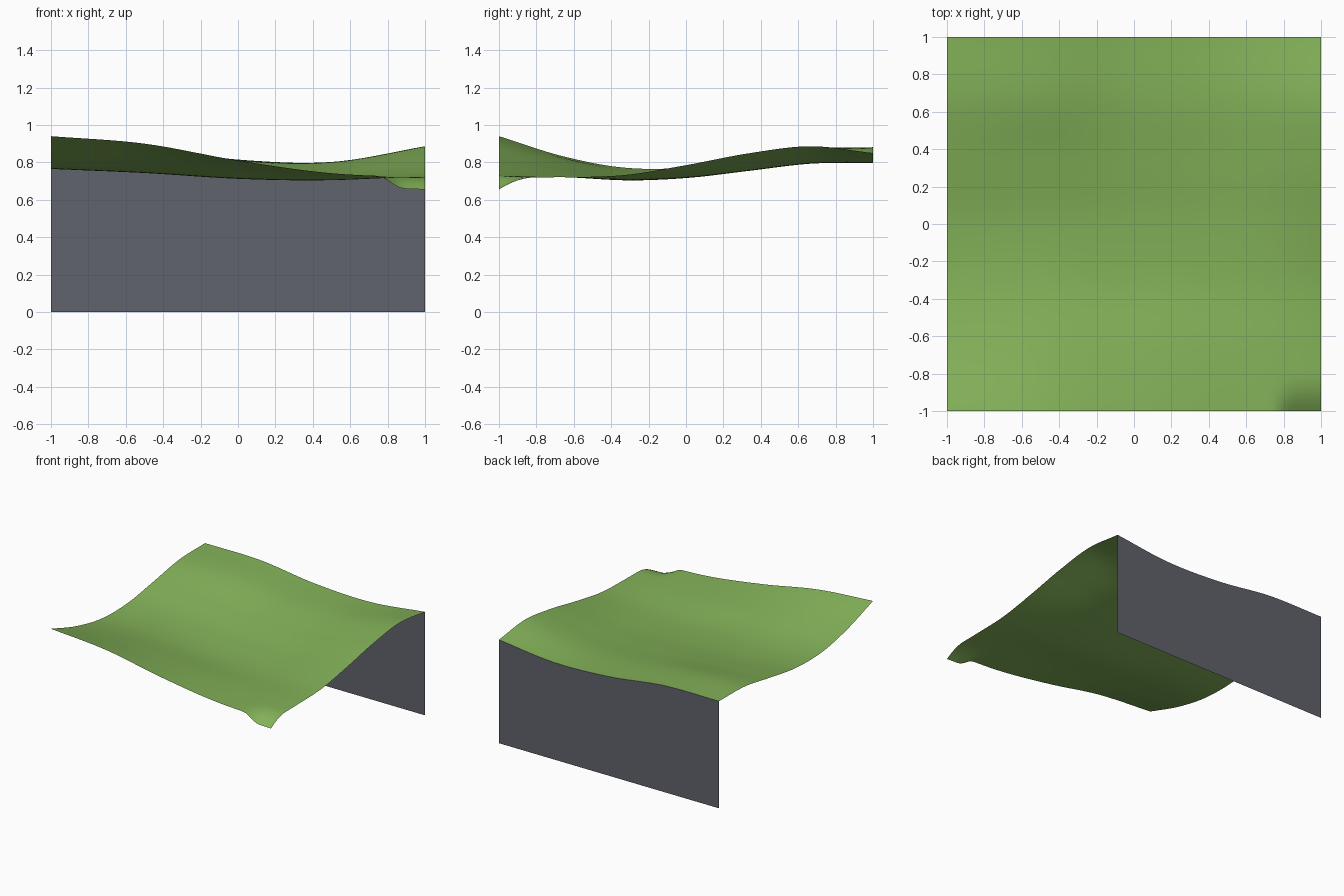
import bpy
import bmesh

old = bpy.data.objects.get("Cube")
if old:
    bpy.data.objects.remove(old, do_unlink=True)

STEPS = 60

# Control heights: rows run front to back, columns run from -x to +x
HEIGHTS = [
    [.94, .90, .81, .742, .72],
    [.835, .815, .762, .725, .721],
    [.772, .752, .715, .705, .732],
    [.772, .748, .722, .722, .785],
    [.82, .795, .762, .762, .848],
    [.873, .86, .805, .80, .886],
    [.88, .875, .815, .798, .85],
]


def material(name, color):
    mat = bpy.data.materials.new(name)
    mat.use_nodes = True
    mat.diffuse_color = (*color, 1)
    bsdf = mat.node_tree.nodes["Principled BSDF"]
    bsdf.inputs["Base Color"].default_value = (*color, 1)
    bsdf.inputs["Roughness"].default_value = 0.9
    return mat


def spline(values, u):
    """Smooth curve through evenly spaced values, u from -1 to 1."""
    pts = [2 * values[0] - values[1], *values, 2 * values[-1] - values[-2]]
    pos = (u + 1) / 2 * (len(values) - 1)
    i = min(int(pos), len(values) - 2)
    t = pos - i
    a, b, c, d = pts[i:i + 4]
    return b + t / 2 * (c - a + t * (2 * a - 5 * b + 4 * c - d
                                     + t * (3 * (b - c) + d - a)))


def ramp(value, start, end):
    return max(0, min(1, (value - start) / (end - start)))


def height(x, y):
    z = spline([spline(row, x) for row in HEIGHTS], y)
    # Small washed-out hollow at the front corner
    across = ramp(x, .74, .89)
    across = across * across * (3 - 2 * across)
    return z - .065 * across * ramp(y, -.8, -1) ** 2


def grid_object(name, rows, mat):
    """Join rows of points into a quad sheet."""
    bm = bmesh.new()
    verts = [[bm.verts.new(p) for p in row] for row in rows]
    for low, high in zip(verts, verts[1:]):
        for i in range(len(low) - 1):
            bm.faces.new((low[i], low[i + 1], high[i + 1], high[i]))
    for face in bm.faces:
        face.smooth = True
    mesh = bpy.data.meshes.new(name)
    bm.to_mesh(mesh)
    bm.free()
    mesh.materials.append(mat)
    obj = bpy.data.objects.new(name, mesh)
    bpy.context.collection.objects.link(obj)
    return obj


grass = material("grass green", (.23, .45, .10))
stone = material("slate grey", (.12, .125, .15))

# Rolling ground sheet
line = [2 * i / STEPS - 1 for i in range(STEPS + 1)]
grid_object("grass_ground", [[(x, y, height(x, y)) for x in line] for y in line], grass)

# Upright wall under the back edge
back = line[::-1]
grid_object("back_wall", [[(x, 1, 0) for x in back],
                          [(x, 1, height(x, 1)) for x in back]], stone)
